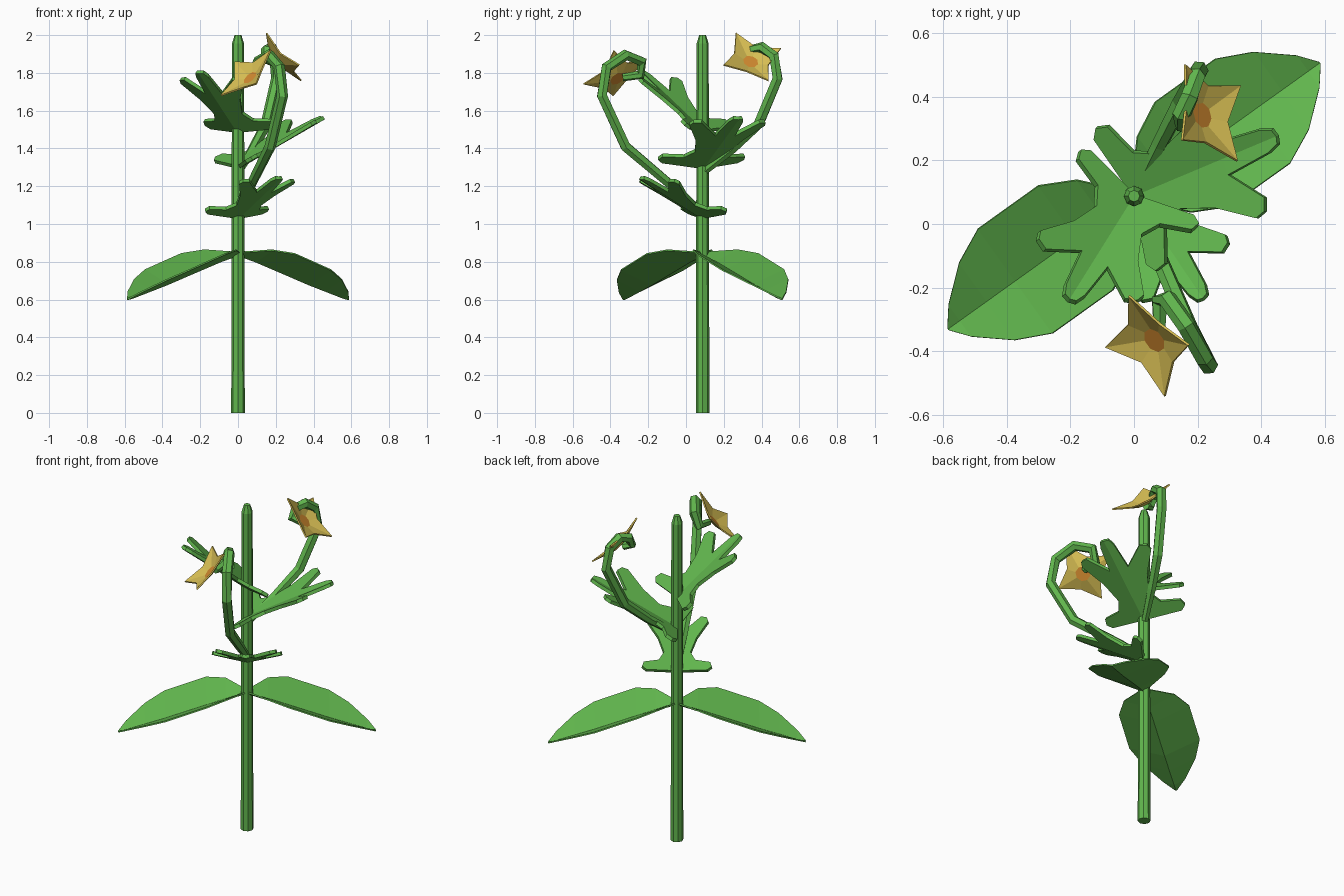
import bpy, bmesh, math
from mathutils import Vector, Matrix

if "Cube" in bpy.data.objects:
    bpy.data.objects.remove(bpy.data.objects["Cube"])

STEM = Vector((0, 0.088, 0))


def material(name, rgb):
    m = bpy.data.materials.new(name)
    m.diffuse_color = (*rgb, 1)
    m.use_nodes = True
    m.node_tree.nodes["Principled BSDF"].inputs["Base Color"].default_value = m.diffuse_color
    return m


GREEN = material("leaf green", (0.12, 0.47, 0.075))
YELLOW = material("petal yellow", (0.70, 0.53, 0.09))
ORANGE = material("flower centre orange", (0.66, 0.26, 0.03))


def add_object(name, bm, mats, thickness=0):
    bmesh.ops.recalc_face_normals(bm, faces=bm.faces)
    me = bpy.data.meshes.new(name)
    bm.to_mesh(me)
    bm.free()
    for m in mats:
        me.materials.append(m)
    ob = bpy.data.objects.new(name, me)
    bpy.context.collection.objects.link(ob)
    if thickness:
        mod = ob.modifiers.new("thickness", 'SOLIDIFY')
        mod.thickness = thickness
        mod.offset = 0
    return ob


def tube(name, path, radii, sides):
    """Faceted tube swept along a path, closed at both ends."""
    bm = bmesh.new()
    pts = [Vector(p) for p in path]
    rings, side = [], None
    for i, p in enumerate(pts):
        t = (pts[min(i + 1, len(pts) - 1)] - pts[max(i - 1, 0)]).normalized()
        if side is None:
            side = t.orthogonal()
        side = (side - t * side.dot(t)).normalized()
        up = t.cross(side)
        rings.append([bm.verts.new(p + radii[i] * (
            side * math.cos(2 * math.pi * k / sides) +
            up * math.sin(2 * math.pi * k / sides))) for k in range(sides)])
    for a, b in zip(rings, rings[1:]):
        for k in range(sides):
            n = (k + 1) % sides
            bm.faces.new((a[k], a[n], b[n], b[k]))
    bm.faces.new(rings[0])
    bm.faces.new(rings[-1])
    return add_object(name, bm, [GREEN])


# Main stem with a tapered tip
tube("stem", [STEM + Vector((0, 0, z)) for z in (0, 1.0, 1.955, 2.0)],
     [0.036, 0.034, 0.032, 0.018], 8)

# Two broad lower leaves: (distance, half width, rib height, edge height)
BROAD = [(0.0, 0.015, 0.835, 0.85), (0.117, 0.146, 0.80, 0.862),
         (0.226, 0.202, 0.762, 0.842), (0.46, 0.202, 0.68, 0.757),
         (0.57, 0.15, 0.645, 0.705), (0.674, 0.062, 0.612, 0.64),
         (0.72, 0.004, 0.60, 0.603)]


def broad_leaf(name, angle):
    bm = bmesh.new()
    rot = Matrix.Rotation(math.radians(angle), 3, 'Z')
    rows = [[bm.verts.new(STEM + rot @ Vector(p)) for p in
             ((u, w, e), (u, 0, r), (u, -w, e))] for u, w, r, e in BROAD]
    for a, b in zip(rows, rows[1:]):
        for k in (0, 1):
            bm.faces.new((a[k], b[k], b[k + 1], a[k + 1]))
    add_object(name, bm, [GREEN], 0.008)


broad_leaf("broad_leaf_right", 35.6)
broad_leaf("broad_leaf_left", 215.6)

# Five-lobed upper leaves: half outline in three flat panels
PANELS = [
    [(0, 0), (-0.01, 0.09), (-0.025, 0.215), (0.0, 0.245), (0.04, 0.235),
     (0.075, 0.13), (0.15, 0.095), (0.15, 0)],
    [(0.15, 0), (0.15, 0.095), (0.27, 0.135), (0.40, 0.215), (0.435, 0.205),
     (0.45, 0.165), (0.35, 0.055), (0.35, 0)],
    [(0.35, 0), (0.35, 0.055), (0.51, 0.04), (0.55, 0.025), (0.555, 0)],
]


def lobed_leaf(name, angle, slope, height, size):
    bm = bmesh.new()
    rot = (Matrix.Rotation(math.radians(angle), 3, 'Z') @
           Matrix.Rotation(-math.radians(slope), 3, 'Y'))
    base = STEM + Vector((0, 0, height))
    for s in (1, -1):
        for panel in PANELS:
            bm.faces.new([bm.verts.new(base + rot @ Vector((u, s * v, 0.22 * v)) * size)
                          for u, v in panel])
    bmesh.ops.remove_doubles(bm, verts=bm.verts, dist=1e-4)
    add_object(name, bm, [GREEN], 0.02)


lobed_leaf("lobed_leaf_top", 238, 39, 1.49, 0.90)
lobed_leaf("lobed_leaf_middle", 22.8, 28, 1.30, 1.0)
lobed_leaf("lobed_leaf_bottom", 304, 28, 1.035, 0.80)

# Two curling flower stalks
FRONT = [(0, 0.088, 1.06), (0.06, -0.06, 1.19), (0.17, -0.32, 1.41),
         (0.235, -0.445, 1.68), (0.22, -0.42, 1.83), (0.165, -0.32, 1.895),
         (0.105, -0.235, 1.86), (0.08, -0.24, 1.79), (0.08, -0.335, 1.775)]
BACK = [(0, 0.088, 1.27), (0.08, 0.25, 1.40), (0.15, 0.385, 1.53),
        (0.205, 0.485, 1.77), (0.195, 0.465, 1.89), (0.175, 0.40, 1.935),
        (0.15, 0.345, 1.92), (0.15, 0.315, 1.87), (0.195, 0.335, 1.85)]
RADII = [0.02, 0.026] + [0.03] * 5 + [0.027, 0.02]
tube("flower_stalk_front", FRONT, RADII, 6)
tube("flower_stalk_back", BACK, RADII, 6)


def flower(name, centre, normal, tip):
    """Shallow four-petal star with an orange sunken middle."""
    bm = bmesh.new()
    c, n = Vector(centre), Vector(normal).normalized()
    a = Vector(tip) - c
    a = (a - n * a.dot(n)).normalized()
    b = n.cross(a)

    def ring(r_tip, r_notch, d_tip, d_notch):
        out = []
        for k in range(8):
            r, d = (r_notch, d_notch) if k % 2 else (r_tip, d_tip)
            t = k * math.pi / 4
            out.append(bm.verts.new(c + n * d + r * (a * math.cos(t) + b * math.sin(t))))
        return out

    inner = ring(0.042, 0.042, -0.042, -0.042)
    outer = ring(0.178, 0.095, 0.0, -0.02)
    bm.faces.new(inner).material_index = 1
    for k in range(8):
        m = (k + 1) % 8
        bm.faces.new((inner[k], inner[m], outer[m], outer[k]))
    add_object(name, bm, [YELLOW, ORANGE], 0.008)


flower("flower_front", (0.041, -0.384, 1.80), (-0.59, -0.455, 0.66), (0.09, -0.535, 1.75))
flower("flower_back", (0.243, 0.35, 1.885), (0.72, 0.2, 0.66), (0.165, 0.275, 2.0))
